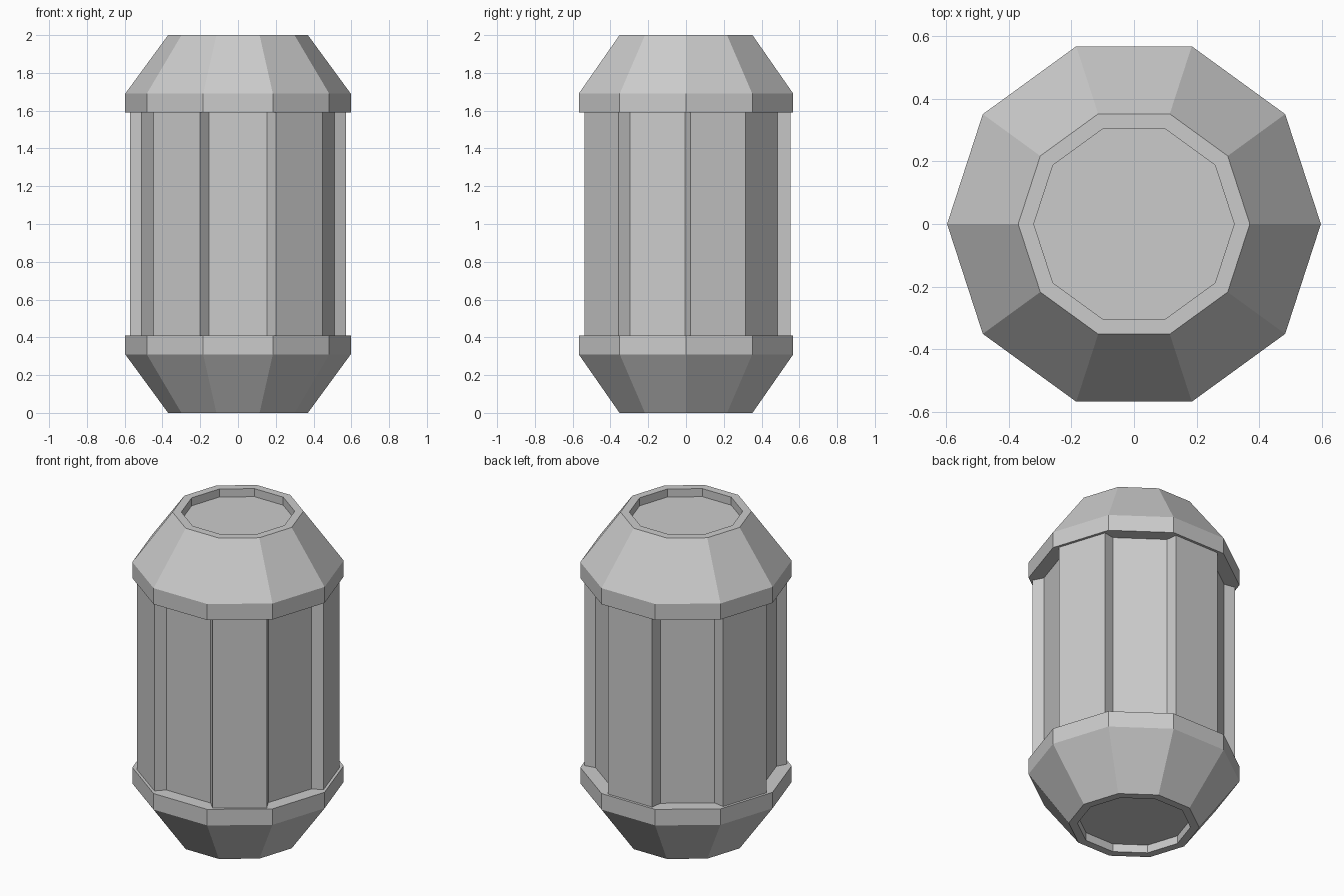
import bpy, bmesh
from math import cos, sin, pi

cube = bpy.data.objects.get("Cube")
if cube:
    bpy.data.objects.remove(cube)

SIDES = 10


def make_material(name, value):
    mat = bpy.data.materials.new(name)
    mat.use_nodes = True
    colour = (value, value, value, 1)
    mat.diffuse_color = colour
    mat.node_tree.nodes["Principled BSDF"].inputs["Base Color"].default_value = colour
    return mat


def decagon(radius, z):
    return [(radius * cos(2 * pi * i / SIDES), radius * sin(2 * pi * i / SIDES), z)
            for i in range(SIDES)]


def panel_ring(z):
    # alternating raised and recessed flat panels, joined by slanted walls
    ring = []
    for i in range(SIDES):
        a = (2 * i + 1) * pi / SIDES
        depth = 0.552 if i % 2 == 0 else 0.487
        for t in (-0.153, 0.153):
            ring.append((depth * cos(a) - t * sin(a), depth * sin(a) + t * cos(a), z))
    return ring


def loft(name, rings, mat):
    # skin a stack of rings and cap both ends
    bm = bmesh.new()
    loops = [[bm.verts.new(p) for p in ring] for ring in rings]
    for low, high in zip(loops, loops[1:]):
        n = len(low)
        for i in range(n):
            j = (i + 1) % n
            bm.faces.new((low[i], low[j], high[j], high[i]))
    bm.faces.new(loops[0][::-1])
    bm.faces.new(loops[-1])
    bmesh.ops.recalc_face_normals(bm, faces=bm.faces)
    mesh = bpy.data.meshes.new(name)
    bm.to_mesh(mesh)
    bm.free()
    mesh.materials.append(mat)
    obj = bpy.data.objects.new(name, mesh)
    bpy.context.collection.objects.link(obj)
    return obj


grey = make_material("light grey", 0.6)

# central body with staggered panels
loft("panelled_body", [panel_ring(0.36), panel_ring(1.64)], grey)

# end caps: collar band, tapered cone, rim and sunken disc
cap_profile = [(0.597, 0.41), (0.597, 0.31), (0.37, 0), (0.32, 0), (0.32, 0.05)]
for name, flip in (("bottom_cap", False), ("top_cap", True)):
    loft(name, [decagon(r, 2 - z if flip else z) for r, z in cap_profile], grey)
